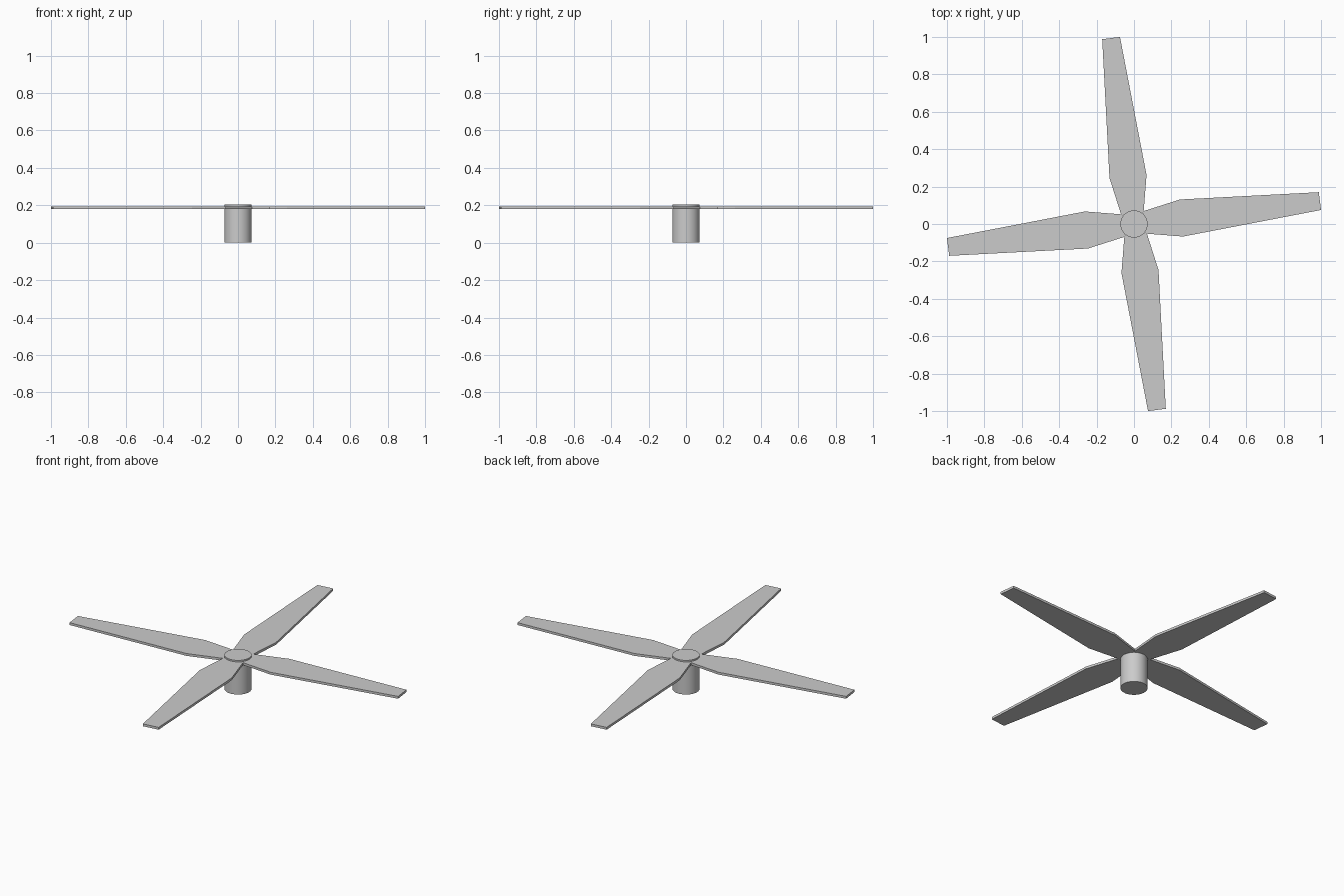
import bpy, bmesh, math

if "Cube" in bpy.data.objects:
    bpy.data.objects.remove(bpy.data.objects["Cube"])

# Hub: upright cylinder
bpy.ops.mesh.primitive_cylinder_add(vertices=32, radius=0.073, depth=0.203, location=(0, 0, 0.1015))
hub = bpy.context.object
hub.name = "hub"
bpy.ops.object.shade_smooth_by_angle(angle=math.radians(40))

# Blade outline seen from above, pointing along +x
OUTLINE = [(0.06, -0.051), (0.262, -0.067), (1.0, 0.075),
           (0.988, 0.17), (0.246, 0.131), (0.048, 0.068)]
Z_BOTTOM, Z_TOP = 0.18, 0.194


def blade(name, angle):
    bm = bmesh.new()
    face = bm.faces.new([bm.verts.new((x, y, Z_BOTTOM)) for x, y in OUTLINE])
    ext = bmesh.ops.extrude_face_region(bm, geom=[face])
    top = [v for v in ext["geom"] if isinstance(v, bmesh.types.BMVert)]
    bmesh.ops.translate(bm, verts=top, vec=(0, 0, Z_TOP - Z_BOTTOM))
    bmesh.ops.recalc_face_normals(bm, faces=bm.faces)
    mesh = bpy.data.meshes.new(name)
    bm.to_mesh(mesh)
    bm.free()
    obj = bpy.data.objects.new(name, mesh)
    obj.rotation_euler.z = angle
    bpy.context.collection.objects.link(obj)


# Four blades around the hub
for i, side in enumerate(("right", "back", "left", "front")):
    blade(side + "_blade", i * math.pi / 2)
